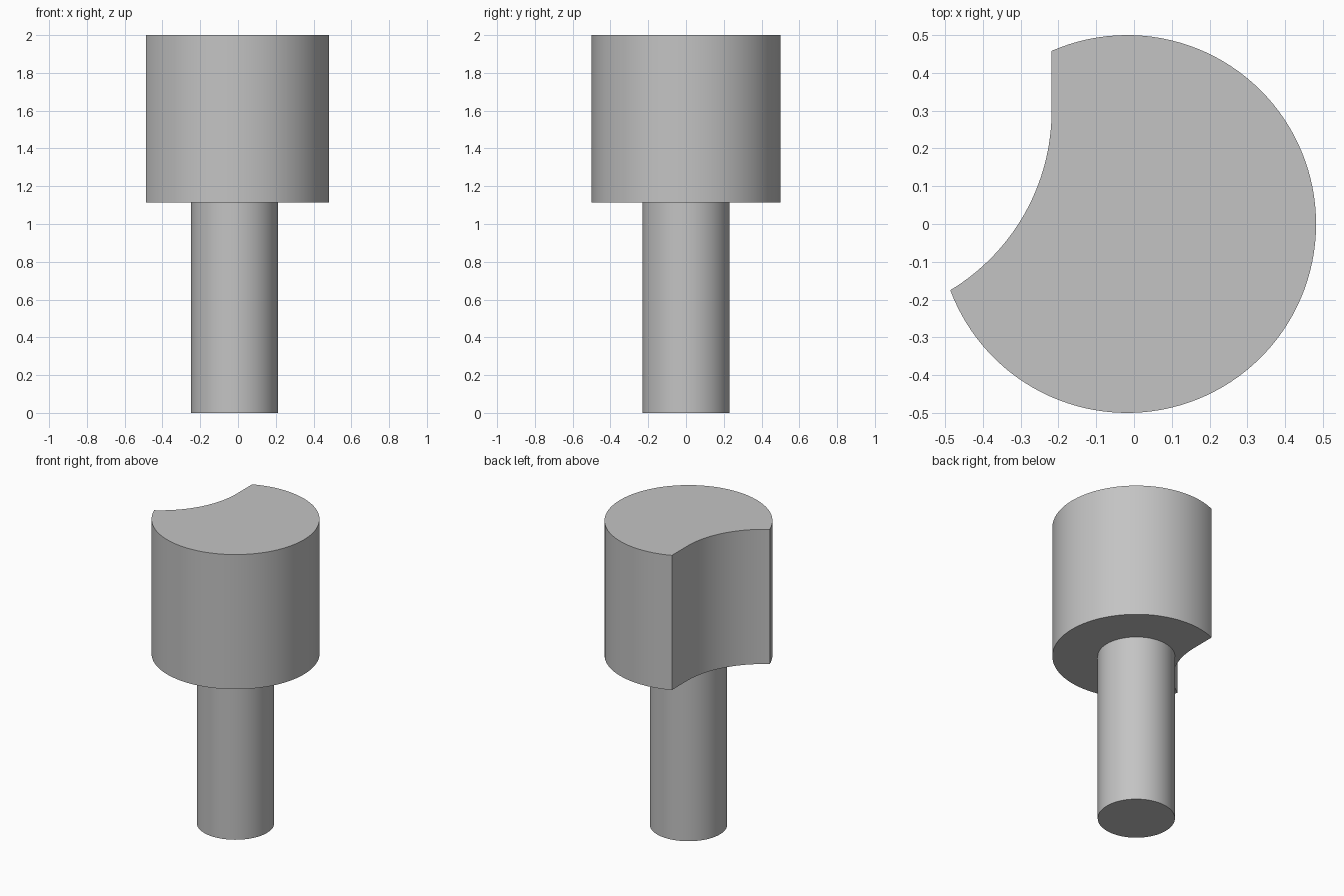
import bpy, bmesh
from math import sin, cos, atan2, pi

cube = bpy.data.objects.get("Cube")
if cube:
    bpy.data.objects.remove(cube)

grey = bpy.data.materials.new("plain_grey")
grey.use_nodes = True
colour = (0.55, 0.55, 0.55, 1)
grey.diffuse_color = colour
grey.node_tree.nodes["Principled BSDF"].inputs["Base Color"].default_value = colour

AXIS_X = -0.018
STEP_Z = 1.115


def arc(cx, cy, r, start, end, count):
    """Points along an arc, both ends included."""
    angles = [start + (end - start) * i / count for i in range(count + 1)]
    return [(cx + r * cos(a), cy + r * sin(a)) for a in angles]


def extrude(name, outline, bottom, top):
    """Solid prism from a counter-clockwise outline."""
    bm = bmesh.new()
    face = bm.faces.new([bm.verts.new((x, y, bottom)) for x, y in outline])
    grown = bmesh.ops.extrude_face_region(bm, geom=[face], use_keep_orig=True)
    verts = [v for v in grown["geom"] if isinstance(v, bmesh.types.BMVert)]
    bmesh.ops.translate(bm, verts=verts, vec=(0, 0, top - bottom))
    bmesh.ops.recalc_face_normals(bm, faces=bm.faces)
    mesh = bpy.data.meshes.new(name)
    bm.to_mesh(mesh)
    bm.free()
    mesh.materials.append(grey)
    obj = bpy.data.objects.new(name, mesh)
    bpy.context.collection.objects.link(obj)
    bpy.ops.object.select_all(action="DESELECT")
    obj.select_set(True)
    bpy.context.view_layer.objects.active = obj
    bpy.ops.object.shade_smooth_by_angle(angle=pi / 9)
    return obj


# Shaft: plain round peg
extrude("shaft", arc(AXIS_X, 0, 0.23, 0, 2 * pi, 96)[:-1], 0, STEP_Z)

# Head: round disc with a scooped side that ends in a short straight wall
wall_x, wall_start_y, scoop_r = -0.218, 0.30, 0.555
tip_x, tip_y = -0.486, -0.175
wall_end_y = (0.5 ** 2 - (wall_x - AXIS_X) ** 2) ** 0.5
scoop_x = wall_x - scoop_r
rim = arc(AXIS_X, 0, 0.5, atan2(tip_y, tip_x - AXIS_X),
          atan2(wall_end_y, wall_x - AXIS_X), 96)
# The rim runs counter-clockwise from the tip, round the front, to the wall
if rim[48][0] < AXIS_X:
    raise ValueError("rim runs the wrong way")
scoop = arc(scoop_x, wall_start_y, scoop_r, 0,
            atan2(tip_y - wall_start_y, tip_x - scoop_x), 32)
extrude("head", rim + scoop[:-1], STEP_Z, 2)
